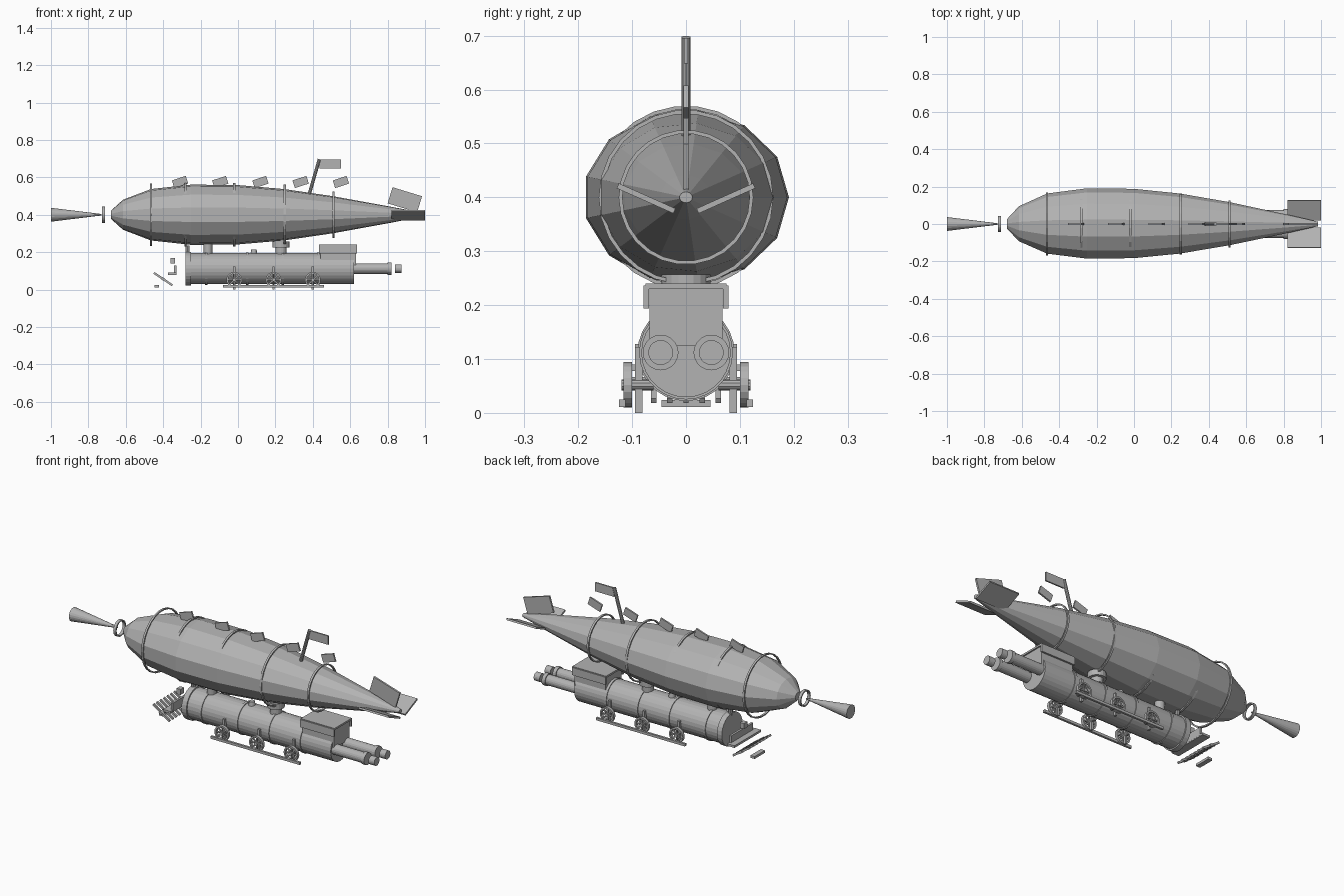
import bpy, bmesh
from math import radians, pi, cos, sin
from mathutils import Matrix, Vector

old = bpy.data.objects.get("Cube")
if old:
    bpy.data.objects.remove(old, do_unlink=True)

GREY = (0.45, 0.45, 0.45, 1)
mat = bpy.data.materials.new("plain_grey")
mat.use_nodes = True
mat.diffuse_color = GREY
mat.node_tree.nodes["Principled BSDF"].inputs["Base Color"].default_value = GREY


def finish(name, bm):
    bmesh.ops.recalc_face_normals(bm, faces=bm.faces)
    me = bpy.data.meshes.new(name)
    bm.to_mesh(me)
    bm.free()
    me.materials.append(mat)
    ob = bpy.data.objects.new(name, me)
    bpy.context.collection.objects.link(ob)
    return ob


def box(name, loc, size, tilt=0):
    """Box, tilted about y (positive lifts the +x end)."""
    bm = bmesh.new()
    bmesh.ops.create_cube(bm, size=1, matrix=Matrix.Translation(loc)
                          @ Matrix.Rotation(radians(-tilt), 4, 'Y') @ Matrix.Diagonal((*size, 1)))
    return finish(name, bm)


def rod(name, a, b, r1, r2=None, sides=20):
    """Cylinder or cone from a to b."""
    a, b = Vector(a), Vector(b)
    d = b - a
    bm = bmesh.new()
    bmesh.ops.create_cone(bm, cap_ends=True, segments=sides, radius1=r1,
                          radius2=r1 if r2 is None else r2, depth=d.length,
                          matrix=Matrix.Translation((a + b) / 2)
                          @ d.to_track_quat('Z', 'Y').to_matrix().to_4x4())
    return finish(name, bm)


def lathe_x(name, profile, z, sides, squash=1, y=0, closed=False):
    """Turn (x, radius) points about a line along x."""
    bm = bmesh.new()
    rings = [[bm.verts.new((x, y + r * cos(2 * pi * i / sides), z + squash * r * sin(2 * pi * i / sides)))
              for i in range(sides)] for x, r in profile]
    pairs = list(zip(rings, rings[1:]))
    if closed:
        pairs.append((rings[-1], rings[0]))
    else:
        bm.faces.new(rings[0])
        bm.faces.new(rings[-1])
    for p, q in pairs:
        for i in range(sides):
            j = (i + 1) % sides
            bm.faces.new((p[i], p[j], q[j], q[i]))
    return finish(name, bm)


def hoop(name, x, z, r, width, thick, sides=26):
    w = width / 2
    return lathe_x(name, [(x - w, r), (x + w, r), (x + w, r - thick), (x - w, r - thick)],
                   z, sides, closed=True)


# Gas envelope and its round hoops
AXIS = 0.40
lathe_x("envelope", [(-0.68, 0.025), (-0.615, 0.095), (-0.465, 0.163), (-0.25, 0.191), (0, 0.188),
                     (0.245, 0.163), (0.51, 0.117), (0.83, 0.048), (0.985, 0.012)], AXIS, 13, 0.85)
for x, r in ((-0.465, 0.168), (-0.28, 0.17), (-0.02, 0.17), (0.25, 0.162), (0.51, 0.125)):
    hoop("envelope_hoop", x, AXIS, r, 0.011, 0.007)

# Nose cone and ring
rod("nose_cone", (-1, 0, AXIS), (-0.73, 0, AXIS), 0.037, 0.004)
hoop("nose_ring", -0.718, AXIS, 0.044, 0.016, 0.007)

# Ridge plates, mast and flag
for i in range(5):
    box("ridge_plate", (-0.31 + 0.215 * i, 0, 0.575), (0.078, 0.009, 0.043), 18)
rod("mast", (0.375, 0, 0.49), (0.435, 0, 0.697), 0.009, sides=10)
box("flag", (0.492, 0, 0.672), (0.115, 0.008, 0.048))

# Tail fins
box("tail_fin_upright", (0.892, 0, 0.48), (0.165, 0.01, 0.09), -17)
for s in (-1, 1):
    fin = box("tail_fin_side", (0, 0, 0), (0.18, 0.115, 0.01))
    fin.location = (0.91, s * 0.074, AXIS - 0.002)
    fin.rotation_euler.x = s * radians(24)

# Boiler with bands and front flange
BZ = 0.112
rod("boiler", (-0.27, 0, BZ), (0.62, 0, BZ), 0.083, sides=28)
rod("boiler_flange", (-0.28, 0, BZ), (-0.25, 0, BZ), 0.09, sides=28)
for x in (-0.17, 0.05, 0.24, 0.43):
    hoop("boiler_band", x, BZ, 0.087, 0.014, 0.008, 28)

# Fittings on top of the boiler
rod("chimney", (-0.16, 0, 0.18), (-0.16, 0, 0.245), 0.024)
rod("lamp_post", (-0.27, 0, 0.19), (-0.27, 0, 0.235), 0.012, sides=10)
rod("small_dome", (0.085, 0, 0.18), (0.085, 0, 0.215), 0.02, 0.014)
rod("large_dome", (0.23, 0, 0.18), (0.23, 0, 0.235), 0.03)
rod("large_dome_rim", (0.23, 0, 0.225), (0.23, 0, 0.257), 0.045)

# Cab
box("cab", (0.535, 0, 0.18), (0.19, 0.136, 0.11))
box("cab_roof", (0.535, 0, 0.235), (0.205, 0.15, 0.01))
for s in (-1, 1):
    box("cab_eave", (0.535, s * 0.074, 0.215), (0.205, 0.01, 0.042))

    # Exhaust pipes at the rear
    y = s * 0.047
    rod("exhaust_pipe", (0.5, y, BZ), (0.81, y, BZ), 0.028)
    rod("exhaust_rim", (0.8, y, BZ), (0.82, y, BZ), 0.033)
    rod("exhaust_cap", (0.84, y, BZ), (0.875, y, BZ), 0.023)

    # Spoked wheels, hangers and connecting rail
    for x in (-0.02, 0.19, 0.40):
        wheel = hoop("wheel_rim", 0, 0, 0.042, 0.016, 0.009, 20)
        wheel.rotation_euler.z = pi / 2
        wheel.location = (x, s * 0.108, 0.052)
        for k in range(4):
            box("wheel_spoke", (x, s * 0.108, 0.052), (0.076, 0.007, 0.007), 45 * k)
        rod("wheel_hub", (x, s * 0.06, 0.052), (x, s * 0.12, 0.052), 0.01, sides=10)
        box("wheel_hanger", (x, s * 0.088, 0.061), (0.012, 0.014, 0.122))
    box("wheel_rail", (0.19, s * 0.118, 0.018), (0.54, 0.012, 0.014))

# Front buffer step and lamp
box("buffer_step", (-0.352, 0, 0.084), (0.045, 0.23, 0.012))
box("buffer_plate", (-0.335, 0, 0.105), (0.012, 0.19, 0.045))
box("front_lamp", (-0.35, 0, 0.155), (0.024, 0.03, 0.03))

# Track guard: slanted bars, cross bar and low plate
for i in range(7):
    box("guard_bar", (-0.4, -0.09 + 0.03 * i, 0.056), (0.12, 0.01, 0.011), -34)
box("guard_cross_bar", (-0.4, 0, 0.056), (0.018, 0.2, 0.014), -34)
box("guard_low_plate", (-0.435, 0, 0.017), (0.025, 0.09, 0.013))
